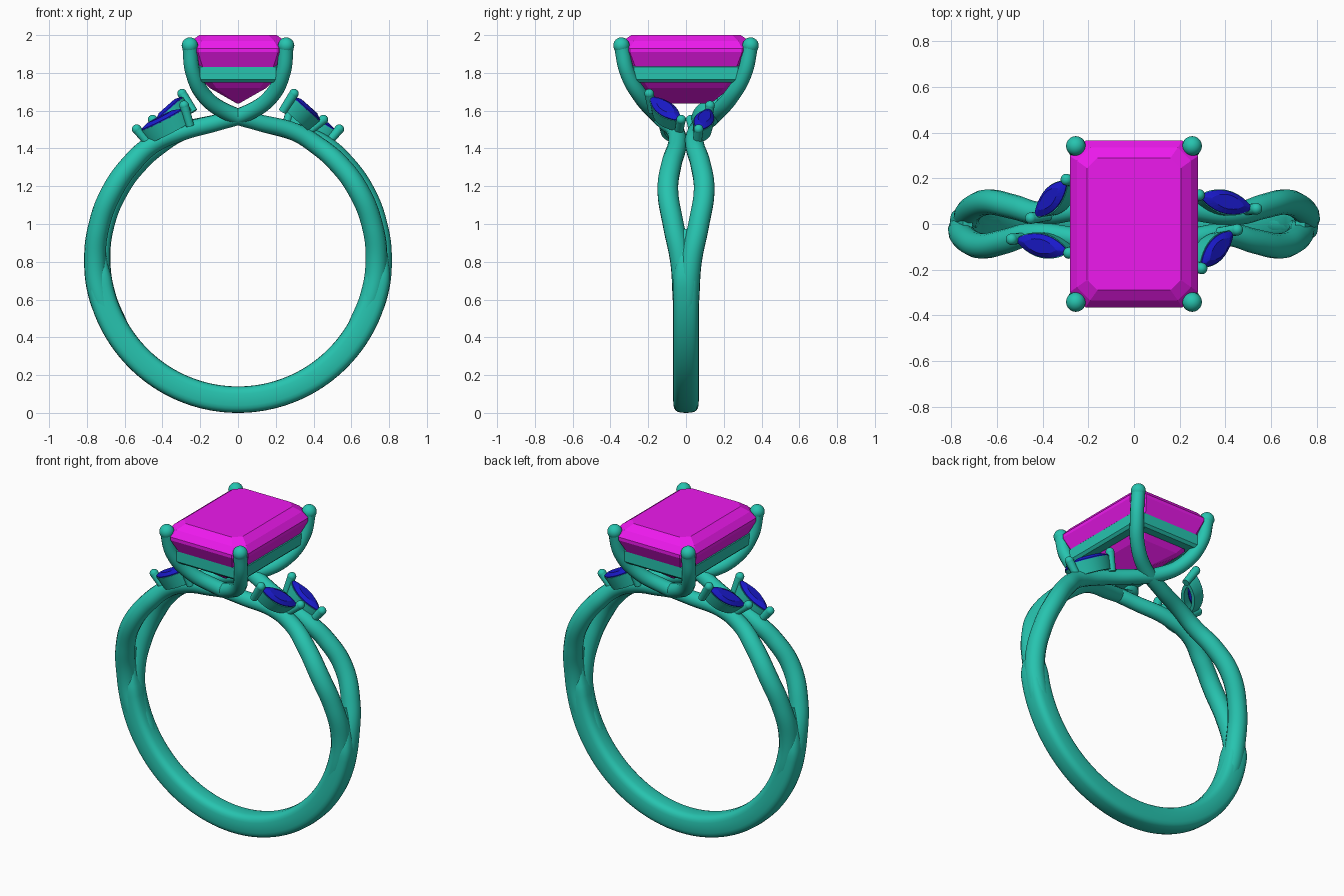
import bpy, bmesh
from math import sin, cos, pi, sqrt, radians
from mathutils import Vector, Matrix

if "Cube" in bpy.data.objects:
    bpy.data.objects.remove(bpy.data.objects["Cube"])


def material(name, color):
    m = bpy.data.materials.new(name)
    m.diffuse_color = color
    m.use_nodes = True
    m.node_tree.nodes["Principled BSDF"].inputs["Base Color"].default_value = m.diffuse_color
    return m


METAL = material("metal", (0.02, 0.55, 0.43, 1))
PINK = material("centre_gem", (0.85, 0.01, 0.85, 1))
BLUE = material("side_gem", (0.01, 0.01, 0.6, 1))
CZ, R = 0.815, 0.745          # ring centre height and mid radius


def finish(ob, mat, smooth=True):
    ob.data.materials.append(mat)
    bpy.ops.object.select_all(action='DESELECT')
    ob.select_set(True)
    bpy.context.view_layer.objects.active = ob
    if ob.type == 'CURVE':
        bpy.ops.object.convert(target='MESH')
        ob = bpy.context.object
    if smooth:
        bpy.ops.object.shade_smooth_by_angle(angle=radians(40))
    return ob


def loft(name, rings, mat, caps=True, closed=False, smooth=True):
    """Skin a list of equal-length point rings."""
    bm = bmesh.new()
    vs = [[bm.verts.new(p) for p in ring] for ring in rings]
    n = len(vs[0])
    pairs = list(zip(vs, vs[1:])) + ([(vs[-1], vs[0])] if closed else [])
    for a, b in pairs:
        for i in range(n):
            j = (i + 1) % n
            bm.faces.new((a[i], a[j], b[j], b[i]))
    if caps and not closed:
        bm.faces.new(vs[0])
        bm.faces.new(vs[-1])
    bmesh.ops.remove_doubles(bm, verts=bm.verts, dist=1e-5)
    bmesh.ops.recalc_face_normals(bm, faces=bm.faces)
    me = bpy.data.meshes.new(name)
    bm.to_mesh(me)
    bm.free()
    ob = bpy.data.objects.new(name, me)
    bpy.context.collection.objects.link(ob)
    return finish(ob, mat, smooth)


def tube(name, pts):
    """Round wire through (x, y, z, radius) points."""
    cu = bpy.data.curves.new(name, 'CURVE')
    cu.dimensions = '3D'
    cu.bevel_depth, cu.bevel_resolution = 1.0, 5
    cu.resolution_u, cu.use_fill_caps = 10, True
    sp = cu.splines.new('BEZIER')
    sp.bezier_points.add(len(pts) - 1)
    for bp, (x, y, z, r) in zip(sp.bezier_points, pts):
        bp.co, bp.radius = (x, y, z), r
        bp.handle_left_type = bp.handle_right_type = 'AUTO'
    ob = bpy.data.objects.new(name, cu)
    bpy.context.collection.objects.link(ob)
    return finish(ob, METAL)


def ball(name, p, r):
    bpy.ops.mesh.primitive_uv_sphere_add(segments=20, ring_count=12, radius=r, location=p)
    ob = bpy.context.object
    ob.name = name
    finish(ob, METAL)


# Lower shank: rounded-square section swept round the finger, tapering into the strands
rings = []
for i in range(81):
    a = radians(-192 + 204 * i / 80)
    t = min(i, 80 - i)
    r = 0.07 * min(1, 0.3 + t / 11)
    e = 0.62
    ring = []
    for k in range(24):
        c, s = cos(2 * pi * k / 24), sin(2 * pi * k / 24)
        u = r * abs(c) ** e * (1 if c > 0 else -1)
        v = min(r, 0.068) * abs(s) ** e * (1 if s > 0 else -1)
        ring.append((cos(a) * (R + u), v, CZ + sin(a) * (R + u)))
    rings.append(ring)
loft("shank", rings, METAL)

# Split strands: leave the shank, bow apart, meet, then sweep across into the far claws
BOW = [(0.45, 0.004, 0.058), (0.62, 0.012, 0.06), (0.8, 0.026, 0.058), (1.0, 0.068, 0.056),
       (1.18, 0.096, 0.056), (1.32, 0.076, 0.054), (1.42, 0.046, 0.05)]
SWEEP = [(0.3, 0.055, 1.487, 0.047), (0.1, 0.11, 1.54, 0.044), (-0.05, 0.16, 1.588, 0.043),
         (-0.17, 0.235, 1.67, 0.042), (-0.238, 0.31, 1.8, 0.04), (-0.255, 0.342, 1.945, 0.04)]
for sx in (1, -1):
    for sy in (1, -1):
        dr = 0.012 * sx * sy
        pts = [(sx * sqrt((R + dr) ** 2 - (z - CZ) ** 2), sy * y, z, r) for z, y, r in BOW]
        pts += [(sx * x, sy * y, z, r) for x, y, z, r in SWEEP]
        tube("strand_claw", pts)
        ball("claw_tip", (-sx * 0.255, sy * 0.342, 1.945), 0.043)


def octagon(hx, hy, c, z):
    """Rectangle with cut corners."""
    q = [(hx, hy - c), (hx - c, hy), (c - hx, hy), (-hx, hy - c),
         (-hx, c - hy), (c - hx, -hy), (hx - c, -hy), (hx, c - hy)]
    return [(x, y, z) for x, y in q]


# Emerald-cut centre gem: table, stepped crown, girdle, stepped pavilion, keel
loft("centre_gem", [octagon(*s) for s in (
    (0.205, 0.29, 0.045, 2.0), (0.25, 0.335, 0.058, 1.968), (0.28, 0.365, 0.068, 1.93),
    (0.28, 0.365, 0.068, 1.91), (0.235, 0.315, 0.055, 1.81), (0.15, 0.235, 0.035, 1.72),
    (0.004, 0.13, 0.003, 1.637))], PINK, smooth=False)

# Basket rail under the gem
loft("basket_rail", [octagon(*s) for s in (
    (0.25, 0.325, 0.05, 1.83), (0.25, 0.325, 0.05, 1.765), (0.235, 0.31, 0.045, 1.75),
    (0.185, 0.26, 0.03, 1.75), (0.195, 0.27, 0.03, 1.84), (0.24, 0.315, 0.045, 1.84))],
    METAL, closed=True, smooth=False)


def marquise(frame, half, width, depth):
    """Pointed oval in the local frame (origin, long axis, cross axis, normal)."""
    o, u, v, n = frame
    pts = []
    for k in range(28):
        a = 2 * pi * k / 28
        s = sin(a)
        pts.append(o + u * half * cos(a) * (1 - 0.08 * s * s)
                   + v * width * abs(s) ** 1.45 * (1 if s > 0 else -1) + n * depth)
    return pts


# Marquise side stones: two per shoulder, repeated by a half turn
SIDE = [((0.29, 0.123, 1.612), (0.52, 0.068, 1.497), (0.42, 0.12, 0.87)),
        ((0.295, -0.187, 1.675), (0.437, -0.033, 1.55), (0.68, 0.0, 0.72))]
for turn in (0, pi):
    M = Matrix.Rotation(turn, 3, 'Z')
    for p, q, n in SIDE:
        p, q, n = M @ Vector(p), M @ Vector(q), M @ Vector(n)
        u = (q - p).normalized()
        n = (n - u * n.dot(u)).normalized()
        f = ((p + q) / 2, u, n.cross(u), n)
        h = (q - p).length / 2
        loft("side_gem", [marquise(f, h * a, 0.052 * a, d) for a, d in (
            (0.6, 0.016), (0.97, 0.0), (0.97, -0.008), (0.3, -0.05))], BLUE, smooth=False)
        loft("side_seat", [marquise(f, h * a, w, d) for a, w, d in (
            (1.0, 0.055, -0.006), (0.88, 0.046, -0.085), (0.62, 0.026, -0.085),
            (0.85, 0.04, -0.006))], METAL, closed=True)
        for end, s in ((p, -1), (q, 1)):
            tip = end + u * s * 0.012 + n * 0.012
            foot = end - u * s * 0.012 - n * 0.1
            tube("side_prong", [(*foot, 0.022), (*tip, 0.025)])
            ball("side_prong_tip", tip, 0.0255)
